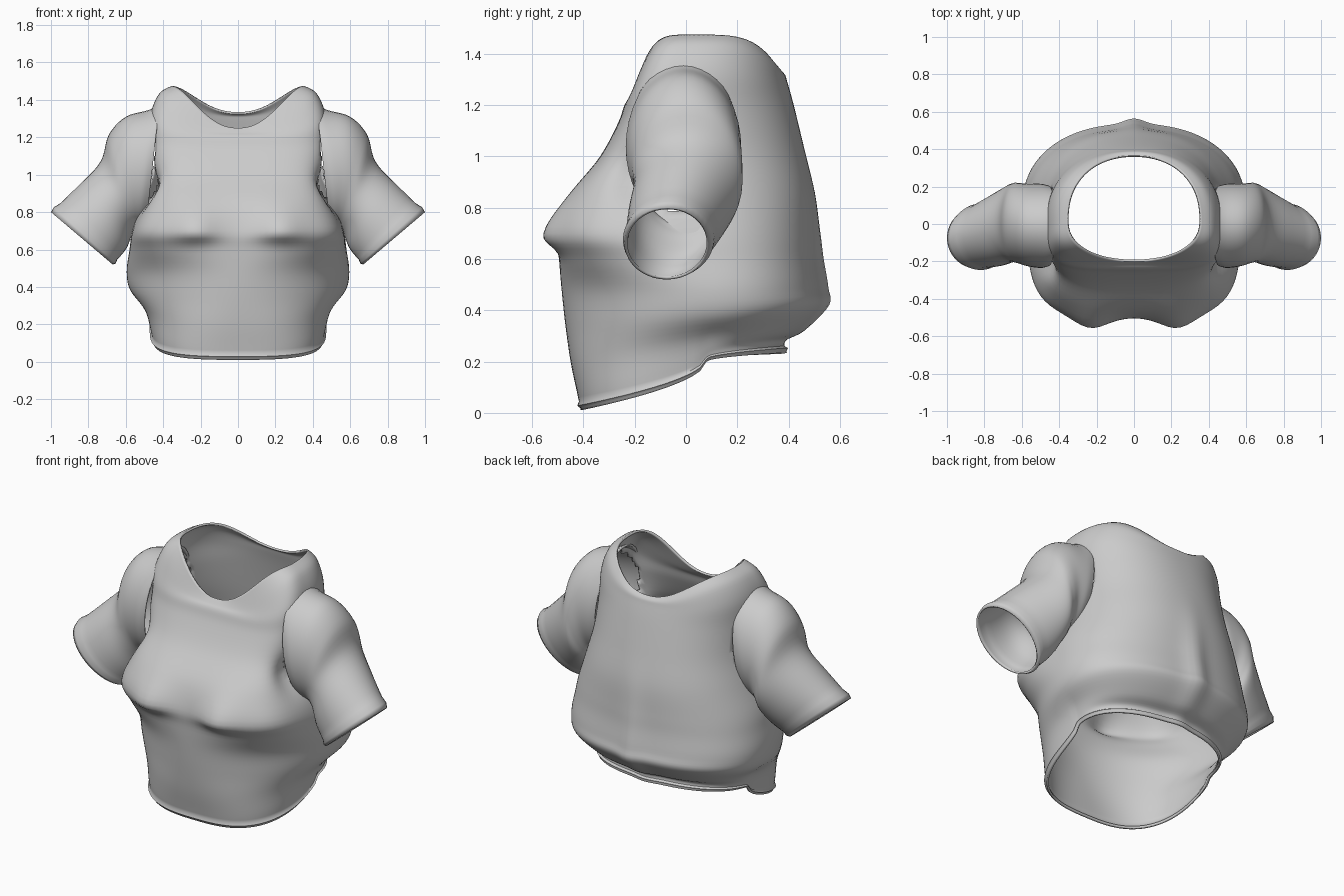
import bpy, bmesh, math
from mathutils import Vector

cube = bpy.data.objects.get("Cube")
if cube:
    bpy.data.objects.remove(cube, do_unlink=True)

cloth = bpy.data.materials.new("grey cloth")
cloth.use_nodes = True
colour = (0.6, 0.6, 0.6, 1)
cloth.diffuse_color = colour
cloth.node_tree.nodes["Principled BSDF"].inputs["Base Color"].default_value = colour


def spline(keys, steps):
    """Smooth interpolation of key tuples."""
    rows = []
    for i in range(len(keys) - 1):
        a, b, c, d = (keys[min(max(i + k, 0), len(keys) - 1)] for k in (-1, 0, 1, 2))
        for s in range(steps):
            t = s / steps
            rows.append([q + 0.5 * t * (r - p + t * (2*p - 5*q + 4*r - s2 + t * (3*(q - r) + s2 - p)))
                         for p, q, r, s2 in zip(a, b, c, d)])
    rows.append(list(keys[-1]))
    return rows


def ridge(ring, amount):
    """Swell a ring to raise a stitched edge."""
    mid = sum(ring, Vector()) / len(ring)
    return [p + (p - mid).normalized() * amount for p in ring]


def loft(name, rings, drop=None):
    bm = bmesh.new()
    grid = [[bm.verts.new(p) for p in ring] for ring in rings]
    n = len(grid[0])
    for low, high in zip(grid, grid[1:]):
        for i in range(n):
            j = (i + 1) % n
            quad = (low[i], low[j], high[j], high[i])
            if not (drop and all(drop(v.co) for v in quad)):
                bm.faces.new(quad)
    bmesh.ops.delete(bm, geom=[v for v in bm.verts if not v.link_faces], context='VERTS')
    bmesh.ops.recalc_face_normals(bm, faces=bm.faces)
    mesh = bpy.data.meshes.new(name)
    bm.to_mesh(mesh)
    bm.free()
    mesh.materials.append(cloth)
    obj = bpy.data.objects.new(name, mesh)
    bpy.context.collection.objects.link(obj)
    shell = obj.modifiers.new("cloth thickness", 'SOLIDIFY')
    shell.thickness = 0.012
    shell.offset = -1
    bpy.ops.object.select_all(action='DESELECT')
    obj.select_set(True)
    bpy.context.view_layer.objects.active = obj
    bpy.ops.object.shade_smooth_by_angle(angle=math.radians(50))


def body_ring(key, n=120):
    zf, zs, zb, yf, ys, yb, w, p, q = key
    ring = []
    for i in range(n):
        t = math.tau * i / n
        c, s = math.cos(t), math.sin(t)
        e, y_end, z_end = (p, yf, zf) if s < 0 else (0.88, yb, zb)
        r = (abs(c) ** (2 / e) + abs(s) ** (2 / e)) ** (-e / 2)
        x = w * r * c
        v = abs(s) * r
        y = ys + (y_end - ys) * v
        z = zs + (z_end - zs) * v ** q
        if s < 0:   # bust with a crease underneath, and hollow armpits
            fall = 0.05 if z < 0.69 else 0.13
            y -= 0.06 * math.exp(-((abs(x) - 0.23) / 0.12) ** 2 - ((z - 0.69) / fall) ** 2)
            x *= 1 - 0.13 * math.exp(-((y + 0.19) / 0.1) ** 2 - ((z - 0.92) / 0.1) ** 2)
        else:       # fold down the spine
            y += 0.03 * math.exp(-(x / 0.07) ** 2 - ((z - 0.5) / 0.3) ** 2)
        ring.append(Vector((x, y, z)))
    return ring


# Torso: front z, side z, back z, front y, side y, back y, half width, squareness, slope
body = spline([
    (0.01, 0.20, 0.235, -0.41, 0.08, 0.38, 0.46, 0.7, 0.55),
    (0.08, 0.235, 0.28, -0.425, 0.08, 0.37, 0.47, 0.72, 0.6),
    (0.20, 0.30, 0.32, -0.45, 0.09, 0.44, 0.50, 0.82, 0.8),
    (0.34, 0.38, 0.42, -0.47, 0.1, 0.53, 0.575, 0.98, 1.2),
    (0.48, 0.48, 0.49, -0.485, 0.1, 0.525, 0.595, 0.98, 2),
    (0.60, 0.60, 0.60, -0.495, 0.08, 0.51, 0.58, 0.7, 2),
    (0.70, 0.70, 0.70, -0.50, 0.05, 0.505, 0.565, 0.5, 2),
    (0.85, 0.85, 0.86, -0.45, 0.03, 0.495, 0.52, 0.55, 2),
    (1.00, 1.01, 1.03, -0.335, 0.02, 0.46, 0.48, 0.52, 2),
    (1.13, 1.18, 1.20, -0.265, 0.00, 0.42, 0.47, 0.5, 2),
    (1.20, 1.33, 1.29, -0.24, 0.00, 0.395, 0.465, 0.52, 2.6),
    (1.225, 1.435, 1.32, -0.22, 0.01, 0.385, 0.42, 0.65, 3.5),
    (1.25, 1.475, 1.335, -0.20, 0.02, 0.365, 0.355, 0.88, 4.2)], 5)
torso_rings = [body_ring(k) for k in body]
torso_rings[2] = ridge(torso_rings[2], 0.01)


def in_armhole(p):
    return abs(p.x) > 0.38 and (p.y / 0.2) ** 2 + ((p.z - 1.05) / 0.29) ** 2 < 1


loft("shirt_torso", torso_rings, in_armhole)

# Sleeves: top x, top z, bottom x, bottom z, centre y, half depth
arm = spline([
    (0.42, 1.375, 0.49, 0.74, -0.01, 0.215),
    (0.48, 1.345, 0.52, 0.73, -0.01, 0.225),
    (0.60, 1.31, 0.54, 0.72, -0.005, 0.22),
    (0.69, 1.215, 0.55, 0.70, 0.005, 0.215),
    (0.735, 1.07, 0.57, 0.67, 0.005, 0.21),
    (0.85, 0.945, 0.60, 0.60, -0.03, 0.195),
    (1.00, 0.80, 0.67, 0.52, -0.075, 0.165)], 5)
for side, name in ((1, "left_sleeve"), (-1, "right_sleeve")):
    rings = []
    for tx, tz, bx, bz, cy, hy in arm:
        mid = Vector(((tx + bx) / 2, cy, (tz + bz) / 2))
        up = Vector(((tx - bx) / 2, 0, (tz - bz) / 2))
        ring = []
        for i in range(40):
            a = math.tau * i / 40
            p = mid + up * math.cos(a) + Vector((0, hy * math.sin(a), 0))
            ring.append(Vector((p.x * side, p.y, p.z)))
        rings.append(ring)
    rings[-2] = ridge(rings[-2], 0.008)
    loft(name, rings)
